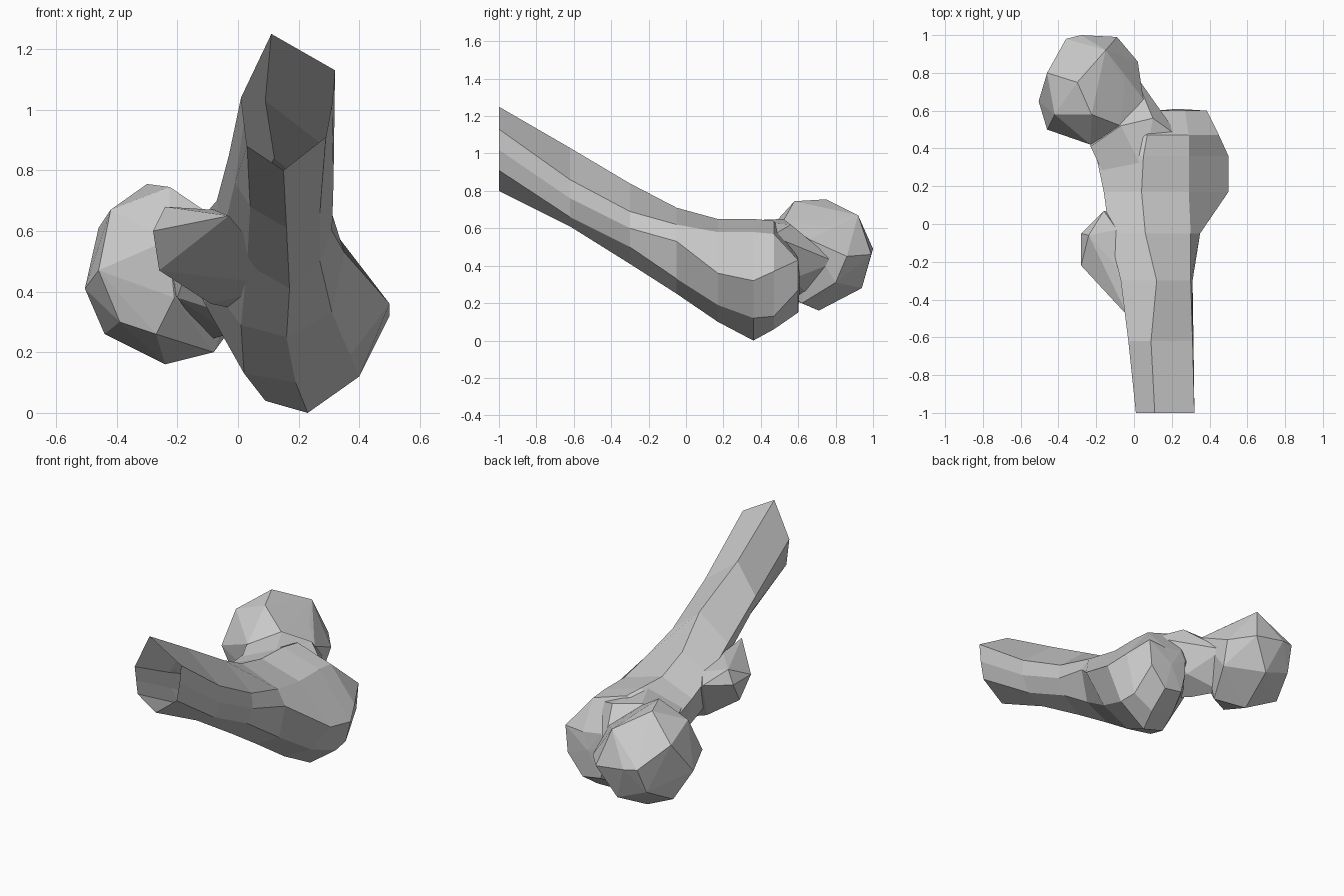
import bpy, bmesh
from mathutils import Vector


def finish(name, bm):
    bmesh.ops.recalc_face_normals(bm, faces=bm.faces[:])
    mesh = bpy.data.meshes.new(name)
    bm.to_mesh(mesh)
    bm.free()
    obj = bpy.data.objects.new(name, mesh)
    bpy.context.collection.objects.link(obj)
    return obj


def loft(name, rings):
    """Skin a row of rings; first end open, last end slightly domed."""
    bm = bmesh.new()
    loops = [[bm.verts.new(p) for p in ring] for ring in rings]
    for a, b in zip(loops, loops[1:]):
        for i in range(len(a)):
            j = (i + 1) % len(a)
            bm.faces.new((a[i], a[j], b[j], b[i]))
    last = loops[-1]
    mid = sum((v.co for v in last), Vector()) / len(last)
    tip = bm.verts.new(mid + Vector((0, 0.01, 0)))
    for i in range(len(last)):
        bm.faces.new((last[i], last[(i + 1) % len(last)], tip))
    return finish(name, bm)


def hull(name, points):
    """Faceted lump around a few points."""
    bm = bmesh.new()
    for p in points:
        bm.verts.new(p)
    bmesh.ops.convex_hull(bm, input=bm.verts[:])
    loose = [v for v in bm.verts if not v.link_faces]
    bmesh.ops.delete(bm, geom=loose, context='VERTS')
    return finish(name, bm)


# Shaft with the outer knob: (y, cross-section in x/z), open at the cut end
sections = [
    (-1.00, [(.01, 1.04), (.11, 1.25), (.32, 1.13), (.31, 1.02), (.29, .91), (.15, .80), (.03, .88), (.02, .96)]),
    (-0.62, [(-.03, .85), (.09, 1.03), (.31, .86), (.315, .76), (.27, .66), (.16, .61), (.04, .68), (-.01, .76)]),
    (-0.30, [(-.07, .70), (.12, .84), (.30, .69), (.31, .60), (.27, .50), (.17, .41), (.03, .49), (-.05, .59)]),
    (-0.05, [(-.13, .63), (.06, .71), (.30, .62), (.35, .53), (.31, .33), (.16, .25), (.01, .29), (-.09, .42)]),
    (0.17, [(-.16, .57), (.04, .65), (.29, .58), (.50, .36), (.37, .19), (.19, .10), (.02, .13), (-.11, .36)]),
    (0.36, [(-.20, .55), (.05, .65), (.29, .58), (.50, .32), (.40, .12), (.23, .0), (.09, .04), (-.05, .28)]),
    (0.47, [(-.08, .52), (.07, .64), (.29, .57), (.45, .37), (.39, .13), (.26, .06), (.11, .09), (.03, .28)]),
    (0.60, [(.12, .38), (.15, .44), (.27, .42), (.385, .43), (.37, .27), (.27, .15), (.15, .17), (.12, .30)]),
]
loft("shaft", [[Vector((x, y, z)) for x, z in pts] for y, pts in sections])

# Ball head
hull("ball_head", [
    (-.30, .75, .755), (-.225, .58, .745), (-.05, .75, .61), (-.15, .92, .67),
    (-.42, .58, .67), (-.46, .80, .61), (-.505, .65, .41), (-.46, .50, .47),
    (-.44, .75, .26), (-.39, .52, .30), (-.27, .48, .26), (-.24, .71, .16),
    (-.08, .62, .20), (-.36, .98, .50), (-.28, 1.0, .49), (-.09, .99, .46),
    (-.20, .94, .28), (.02, .86, .45), (.0, .80, .31), (-.38, .92, .35),
    (-.07, .52, .64), (-.23, .42, .57), (.05, .66, .54), (-.21, .43, .38),
])

# Neck between ball and shaft, both ends sunk
hull("neck", [
    (.10, .62, .50), (.08, .60, .58), (.08, .57, .33), (-.03, .47, .26),
    (-.23, .41, .57), (-.07, .52, .65), (-.20, .41, .38), (.10, .56, .62),
    (-.14, .22, .56), (.05, .28, .64), (.05, .30, .30), (.24, .46, .56),
    (.0, .80, .42), (-.10, .66, .24), (-.25, .62, .45),
])

# Small inner knob, sunk into the shaft
hull("inner_knob", [
    (-.28, -.22, .60), (-.28, -.05, .60), (-.26, -.14, .47), (-.24, -.06, .68),
    (-.16, .07, .61), (-.12, -.36, .59), (-.09, -.07, .36), (-.03, -.49, .65),
    (.16, -.28, .42), (.10, .0, .32), (-.09, -.03, .64), (-.08, -.24, .67),
])
